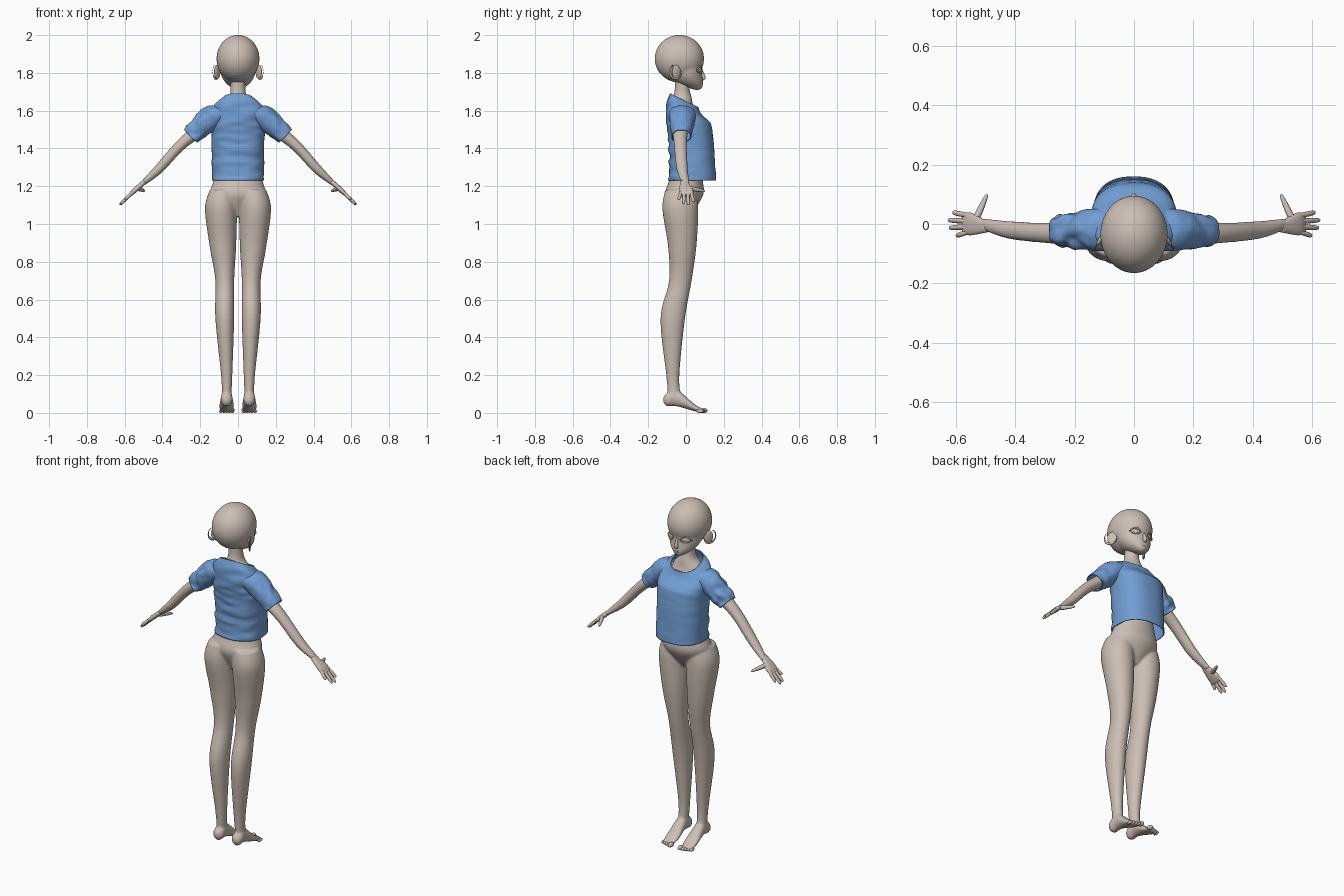
import bpy, bmesh, math
from mathutils import Vector, noise

cube = bpy.data.objects.get("Cube")
if cube:
    bpy.data.objects.remove(cube, do_unlink=True)


def material(name, colour):
    mat = bpy.data.materials.new(name)
    mat.use_nodes = True
    mat.diffuse_color = (*colour, 1)
    mat.node_tree.nodes["Principled BSDF"].inputs["Base Color"].default_value = (*colour, 1)
    return mat


SKIN = material("warm grey skin", (0.6, 0.52, 0.46))
BLUE = material("blue cloth", (0.17, 0.34, 0.66))
X, Y, Z = Vector((1, 0, 0)), Vector((0, 1, 0)), Vector((0, 0, 1))
ACROSS_ARM = (X + Z).normalized()
SIDES = (("left", 1), ("right", -1))


def clamp(value):
    return max(0.0, min(1.0, value))


def spline(rows, steps):
    """Catmull-Rom interpolation through rows of numbers."""
    smooth = []
    for i in range(len(rows) - 1):
        before, start, end = rows[max(i - 1, 0)], rows[i], rows[i + 1]
        after = rows[min(i + 2, len(rows) - 1)]
        for k in range(steps):
            t = k / steps
            smooth.append([
                b + t / 2 * (c - a + t * (2 * a - 5 * b + 4 * c - d + t * (3 * (b - c) + d - a)))
                for a, b, c, d in zip(before, start, end, after)])
    return smooth + [rows[-1]]


def finish(name, bm, mat):
    bmesh.ops.recalc_face_normals(bm, faces=bm.faces)
    mesh = bpy.data.meshes.new(name)
    bm.to_mesh(mesh)
    bm.free()
    mesh.materials.append(mat)
    for face in mesh.polygons:
        face.use_smooth = True
    obj = bpy.data.objects.new(name, mesh)
    bpy.context.collection.objects.link(obj)
    return obj


def at_x(x, rows):
    return [(x, *row) for row in rows]


def loft(name, rows, u=X, v=Y, side=1, mat=SKIN, power=2, sides=28, steps=8, caps=True, warp=None):
    """Skin oval rings; each row holds a centre and two radii along u and v."""
    bm = bmesh.new()
    rings = []
    for x, y, z, wide, deep in spline(rows, steps):
        ring = []
        for k in range(sides):
            angle = math.tau * k / sides
            c, s = (math.copysign(abs(w) ** (2 / power), w)
                    for w in (math.cos(angle), math.sin(angle)))
            offset = u * c * wide + v * s * deep
            point = Vector((x, y, z)) + offset
            if warp:
                point = warp(point, offset.normalized())
            point.x *= side
            ring.append(bm.verts.new(point))
        rings.append(ring)
    for low, high in zip(rings, rings[1:]):
        for k in range(sides):
            bm.faces.new((low[k - 1], low[k], high[k], high[k - 1]))
    if caps:
        bm.faces.new(rings[0])
        bm.faces.new(rings[-1])
    return finish(name, bm, mat)


def ball(name, centre, size, turn=0):
    bm = bmesh.new()
    bmesh.ops.create_uvsphere(bm, u_segments=32, v_segments=20, radius=1)
    obj = finish(name, bm, SKIN)
    obj.location, obj.scale, obj.rotation_euler.z = centre, size, turn
    return obj


def strand(name, points, radius, side):
    """Thin rounded cord that tapers at both ends."""
    last = len(points) - 1
    rows = []
    for i, point in enumerate(points):
        r = radius * (0.4 + 0.6 * math.sin(math.pi * i / last))
        rows.append((*point, r, r))
    return loft(name, rows, u=Y, v=Z, side=side, sides=8, steps=3)


def blend(parts):
    """Merge overlapping parts into one soft skin."""
    bpy.ops.object.select_all(action='DESELECT')
    for part in parts:
        part.select_set(True)
    bpy.context.view_layer.objects.active = parts[0]
    bpy.ops.object.join()
    bpy.ops.object.transform_apply(location=True, rotation=True, scale=True)
    remesh = parts[0].modifiers.new("blend", 'REMESH')
    remesh.mode, remesh.voxel_size, remesh.use_smooth_shade = 'VOXEL', 0.006, True
    soften = parts[0].modifiers.new("soften", 'SMOOTH')
    soften.iterations = 8
    for modifier in ("blend", "soften"):
        bpy.ops.object.modifier_apply(modifier=modifier)


# Body: hips, torso and neck, then legs, feet and arms
skin = [loft("body", at_x(0, [
    (-0.02, 1.04, 0.05, 0.04), (-0.01, 1.15, 0.14, 0.1), (0, 1.23, 0.13, 0.09),
    (0.01, 1.33, 0.1, 0.08), (0, 1.5, 0.11, 0.08), (-0.02, 1.62, 0.09, 0.06),
    (-0.02, 1.67, 0.05, 0.05), (-0.02, 1.71, 0.04, 0.04), (-0.02, 1.78, 0.04, 0.04)]), sides=40)]
for label, side in SIDES:
    skin.append(loft(label + "_leg", [
        (0.08, -0.03, 1.18, 0.07, 0.08), (0.09, -0.03, 1.08, 0.085, 0.095),
        (0.08, -0.02, 0.88, 0.07, 0.075), (0.07, -0.03, 0.7, 0.05, 0.06),
        (0.07, -0.07, 0.5, 0.05, 0.065), (0.06, -0.07, 0.2, 0.03, 0.035),
        (0.06, -0.06, 0.08, 0.025, 0.035)], side=side))
    skin.append(loft(label + "_foot", at_x(0.06, [
        (-0.12, 0.07, 0.01, 0.015), (-0.1, 0.07, 0.03, 0.035), (-0.05, 0.08, 0.03, 0.045),
        (0.04, 0.03, 0.04, 0.02), (0.09, 0.01, 0.03, 0.01)]), v=Z, side=side))
    skin.append(loft(label + "_arm", [
        (0.1, -0.03, 1.57, 0.05, 0.045), (0.29, -0.03, 1.43, 0.035, 0.03),
        (0.42, -0.02, 1.29, 0.03, 0.025), (0.51, 0, 1.21, 0.02, 0.013)],
        u=Y, v=ACROSS_ARM, side=side))
blend(skin)

# Head: round skull with a tapering face
blend([ball("head", (0, -0.035, 1.875), (0.114, 0.131, 0.126)),
       loft("face", at_x(0, [
           (0, 1.88, 0.09, 0.085), (0, 1.8, 0.092, 0.085), (0.02, 1.75, 0.068, 0.07),
           (0.05, 1.72, 0.03, 0.035), (0.06, 1.71, 0.01, 0.01)]))])
loft("nose", at_x(0, [
    (0.08, 1.82, 0.005, 0.005), (0.09, 1.775, 0.01, 0.014), (0.085, 1.76, 0.008, 0.005)]), sides=12)
for lip, z in (("upper_lip", 1.747), ("lower_lip", 1.738)):
    ball(lip, (0, 0.083, z), (0.016, 0.007, 0.004))

for label, side in SIDES:
    # Eyes, with lids as arcs that wrap round the face
    ball(label + "_eye", (side * 0.05, 0.068, 1.815), (0.025, 0.008, 0.015), -side / 2)
    ball(label + "_iris", (side * 0.048, 0.074, 1.815), (0.011, 0.005, 0.013), -side / 2)
    for lid, rise in (("upper", 0.02), ("lower", -0.014)):
        arc = []
        for i in range(7):
            x = 0.02 + 0.01 * i
            arc.append((x, 0.088 - 5 * x * x, 1.815 + rise * math.sin(math.pi * i / 6)))
        strand(f"{label}_{lid}_lid", arc, 0.005, side)
    # Ears with a raised rim, leaning out and back
    ball(label + "_ear", (side * 0.11, -0.05, 1.805), (0.009, 0.027, 0.038), side * 0.6)
    rim = []
    for i in range(9):
        angle = math.radians(30 + 30 * i)
        back = 0.03 * math.cos(angle + math.pi / 2) - 0.01
        rim.append((0.11 - back * 0.6, -0.045 + back, 1.807 + 0.038 * math.cos(angle)))
    strand(label + "_ear_rim", rim, 0.006, side)

    # Hands: palm, four fanned fingers and a thumb
    loft(label + "_palm", [
        (0.495, -0.01, 1.225, 0.018, 0.012), (0.55, 0, 1.175, 0.038, 0.013),
        (0.575, 0, 1.15, 0.033, 0.007)], u=Y, v=ACROSS_ARM, side=side, power=2.5)
    for i, finger in enumerate(("index", "middle", "ring", "little")):
        y = 0.03 - 0.02 * i
        reach = 0.06 - 0.01 * (i - 1.3) ** 2
        rows = [(0.567 + reach * t, y * (1 + 0.3 * t), 1.16 - reach * t, r, r)
                for t, r in ((-0.3, 0.008), (0.5, 0.009), (0.9, 0.007), (1, 0.002))]
        loft(f"{label}_{finger}_finger", rows, u=Y, v=ACROSS_ARM, side=side, sides=12, steps=4)
    thumb = [(0.535 - 0.04 * t, 0.01 + 0.09 * t, 1.19 - 0.015 * t, r, r)
             for t, r in ((0, 0.012), (0.4, 0.012), (0.9, 0.007), (1, 0.002))]
    loft(label + "_thumb", thumb, v=Z, side=side, sides=12, steps=4)

    # Toes, the big one innermost
    for i in range(5):
        r = 0.009 if i else 0.013
        ball(f"{label}_toe_{i + 1}", (side * (0.031 + 0.015 * i), 0.095 - 0.005 * i, r), (r, 0.02, r))


# Shirt: folds strongest across the back, neckline dipping to the front
def drape(point, outward):
    back = clamp(0.5 - 7 * point.y)
    ripple = noise.noise((9 * point.x, 9 * point.y, 32 * point.z)) * (0.002 + 0.007 * back)
    crease = 0.008 * back * math.exp(-((point.z - 1.355) / 0.012) ** 2)
    dip = Z * point.y * clamp(4 * (point.z - 1.53))
    return point + outward * (ripple - crease) - dip


def crumple(strength):
    def warp(point, outward):
        loose = strength * clamp(8 * (point.x - 0.1))
        return point + outward * loose * noise.noise(point * 28)
    return warp


shirt = [loft("shirt", at_x(0, [
    (0.035, 1.23, 0.137, 0.125), (0.025, 1.45, 0.14, 0.12), (0.01, 1.55, 0.146, 0.115),
    (-0.01, 1.61, 0.134, 0.09), (-0.01, 1.65, 0.085, 0.077)]),
    mat=BLUE, power=2.4, sides=80, steps=16, caps=False, warp=drape)]
for (label, side), strength in zip(SIDES, (0.006, 0.014)):
    shirt.append(loft(label + "_sleeve", [
        (0.075, -0.02, 1.59, 0.07, 0.055), (0.135, -0.02, 1.565, 0.07, 0.065),
        (0.253, -0.025, 1.465, 0.052, 0.05)],
        u=Y, v=ACROSS_ARM, side=side, mat=BLUE, sides=56, steps=16, caps=False,
        warp=crumple(strength)))
for part in shirt:
    cloth = part.modifiers.new("cloth thickness", 'SOLIDIFY')
    cloth.thickness = 0.005
